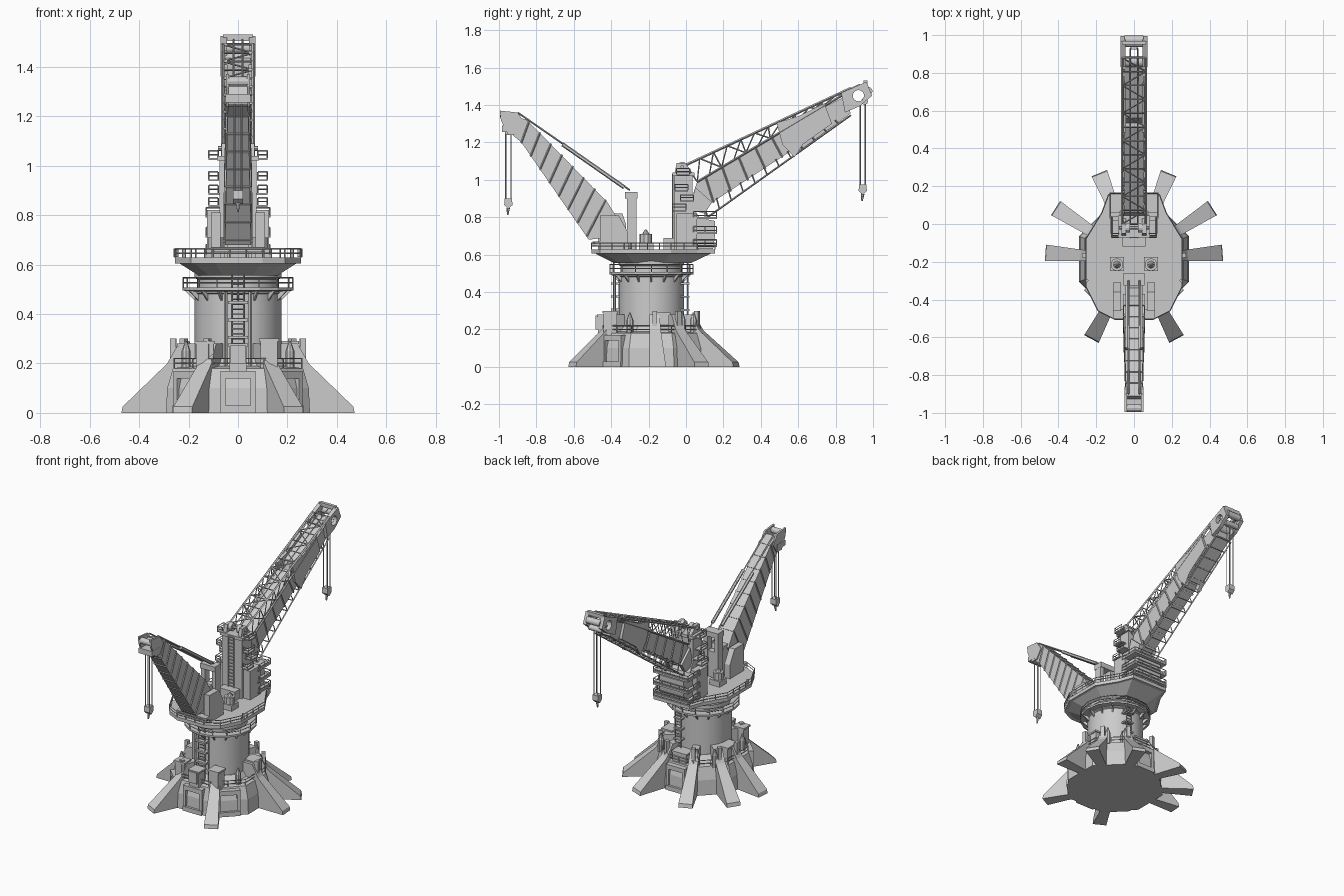
import bpy, bmesh, math
from mathutils import Vector as V, Matrix as M

CY = -0.185                                  # y of the pedestal axis


def finish(bm, name, smooth=False):
    bmesh.ops.recalc_face_normals(bm, faces=bm.faces)
    me = bpy.data.meshes.new(name)
    bm.to_mesh(me)
    bm.free()
    ob = bpy.data.objects.new(name, me)
    bpy.context.collection.objects.link(ob)
    if smooth:
        bpy.ops.object.select_all(action='DESELECT')
        ob.select_set(True)
        bpy.context.view_layer.objects.active = ob
        bpy.ops.object.shade_smooth_by_angle(angle=math.radians(35))
    return ob


def box(bm, x0, x1, y0, y1, z0, z1, mat=M()):
    m = M.Translation(((x0 + x1) / 2, (y0 + y1) / 2, (z0 + z1) / 2)) @ M.Diagonal((x1 - x0, y1 - y0, z1 - z0, 1))
    bmesh.ops.create_cube(bm, size=1, matrix=mat @ m)


def beam(bm, a, b, r=0.004, n=4, r2=None):
    a, b = V(a), V(b)
    d = b - a
    m = M.Translation((a + b) / 2) @ d.to_track_quat('Z', 'Y').to_matrix().to_4x4()
    bmesh.ops.create_cone(bm, cap_ends=True, segments=n, radius1=r, radius2=r if r2 is None else r2,
                          depth=d.length, matrix=m)


def prism(bm, prof, widths, mat=M()):
    """Side profile of (y, z) points, each with its own half width in x."""
    if not isinstance(widths, (list, tuple)):
        widths = [widths] * len(prof)
    sides = [[bm.verts.new(mat @ V((s * w, y, z))) for (y, z), w in zip(prof, widths)] for s in (1, -1)]
    bm.faces.new(sides[0])
    bm.faces.new(sides[1][::-1])
    for i in range(len(prof)):
        j = (i + 1) % len(prof)
        bm.faces.new((sides[0][j], sides[0][i], sides[1][i], sides[1][j]))


def lathe(bm, prof, n, turn=0.0):
    rings = [[bm.verts.new((r * math.cos(turn + 2 * math.pi * i / n), CY + r * math.sin(turn + 2 * math.pi * i / n), z))
              for i in range(n)] for r, z in prof]
    for a, b in zip(rings, rings[1:]):
        for i in range(n):
            bm.faces.new((a[i], a[(i + 1) % n], b[(i + 1) % n], b[i]))
    bm.faces.new(rings[0][::-1])
    bm.faces.new(rings[-1])


def rail(bm, pts, h=0.045, step=0.07, closed=True):
    pts = [V(p) for p in pts]
    for a, b in zip(pts, pts[1:] + pts[:1] if closed else pts[1:]):
        k = max(1, round((b - a).length / step))
        for i in range(k + 1):
            p = a.lerp(b, i / k)
            beam(bm, p, p + V((0, 0, h)), 0.003)
        for f in (0.5, 1):
            beam(bm, a + V((0, 0, h * f)), b + V((0, 0, h * f)), 0.003)


def ladder(bm, a, b, w=0.02, rungs=10):
    a, b, x = V(a), V(b), V((w, 0, 0))
    for s in (1, -1):
        beam(bm, a + x * s, b + x * s, 0.004)
    for i in range(rungs + 1):
        p = a.lerp(b, i / rungs)
        beam(bm, p - x, p + x, 0.003)


def spin(deg):
    return M.Translation((0, CY, 0)) @ M.Rotation(math.radians(deg - 90), 4, 'Z')


def ring(r, z, n=8, turn=math.pi / 8):
    return [(r * math.cos(turn + 2 * math.pi * i / n), CY + r * math.sin(turn + 2 * math.pi * i / n), z) for i in range(n)]


# Octagonal base with wall frames
bm = bmesh.new()
lathe(bm, [(0.315, 0), (0.31, 0.1), (0.285, 0.18), (0.215, 0.19), (0.19, 0.22)], 8, math.pi / 8)
for a in (-45, -90, -135, 90):
    for s in (-1, 1):
        box(bm, s * 0.06 - 0.01, s * 0.06 + 0.01, 0.25, 0.30, 0.02, 0.17, spin(a))
    box(bm, -0.07, 0.07, 0.25, 0.30, 0.14, 0.17, spin(a))
    box(bm, -0.07, 0.07, 0.25, 0.305, 0.0, 0.03, spin(a))
finish(bm, "base")

# Splayed legs
bm = bmesh.new()
for a, r in ((4, 0.47), (33, 0.495), (68, 0.49), (-62, 0.48)):
    for ang in (a, 180 - a):
        prof = [(0.17, 0), (r, 0), (r - 0.005, 0.025), (0.3, 0.185), (0.285, 0.2), (0.24, 0.28), (0.17, 0.28)]
        prism(bm, prof, [0.022 + 0.07 * (y - 0.17) for y, z in prof], spin(ang))
        box(bm, -0.012, 0.012, 0.25, 0.275, 0.2, 0.3, spin(ang))
finish(bm, "base_legs")

# Boxes and posts on the base deck
bm = bmesh.new()
for x0, x1, y0, y1, z1 in ((-0.035, 0.035, -0.47, -0.40, 0.28), (0.09, 0.16, -0.44, -0.37, 0.30),
                           (-0.17, -0.1, -0.43, -0.37, 0.29), (0.17, 0.24, -0.17, -0.09, 0.29),
                           (-0.24, -0.17, -0.2, -0.1, 0.28), (-0.05, 0.05, 0.0, 0.07, 0.25)):
    box(bm, x0, x1, y0, y1, 0.15, z1)
    box(bm, x0 - 0.006, x1 + 0.006, y0 - 0.006, y1 + 0.006, z1 - 0.012, z1)
for s in (-1, 1):
    for x, y in ((0.11, 0.04), (0.2, -0.02), (0.21, -0.3)):
        beam(bm, (s * x, y, 0.17), (s * x, y, 0.25), 0.018, 8)
        beam(bm, (s * x, y, 0.25), (s * x, y, 0.29), 0.018, 8, 0.004)
box(bm, -0.03, 0.03, -0.485, -0.46, 0.2, 0.275)
finish(bm, "deck_equipment")
bm = bmesh.new()
rail(bm, ring(0.28, 0.18), 0.04, 0.1)
finish(bm, "base_railing")

# Round pedestal with its collars
bm = bmesh.new()
lathe(bm, [(0.175, 0.18), (0.175, 0.48), (0.185, 0.485), (0.185, 0.5), (0.165, 0.505), (0.165, 0.54),
           (0.175, 0.545), (0.175, 0.575), (0.16, 0.58), (0.16, 0.61)], 40)
finish(bm, "pedestal", True)
bm = bmesh.new()
lathe(bm, [(0.18, 0.49), (0.225, 0.495), (0.225, 0.507), (0.17, 0.508)], 16)
for i in range(16):
    prism(bm, [(0.17, 0.45), (0.215, 0.495), (0.17, 0.495)], 0.004, spin(i * 22.5))
rail(bm, ring(0.222, 0.507, 16, 0), 0.04, 0.1)
finish(bm, "lower_gallery")

# Ladders, cable boxes and landings on the pedestal
bm = bmesh.new()
ladder(bm, (0, -0.385, 0.2), (0, -0.385, 0.6), 0.025, 20)
ladder(bm, (0.05, 0.01, 0.2), (0.05, 0.01, 0.6), 0.02, 20)
for z in (0.3, 0.37, 0.44):
    box(bm, -0.04, 0.04, -0.4, -0.35, z, z + 0.012)
    box(bm, 0.02, 0.08, -0.03, 0.02, z, z + 0.01)
for x in (-0.05, 0.05):
    beam(bm, (x, -0.38, 0.19), (x, -0.38, 0.49), 0.007)
finish(bm, "pedestal_ladders")

# Turntable platform: flared underside and octagonal slab
bm = bmesh.new()
plan = []
for x, y in ((0.1, -0.505), (0.19, -0.46), (0.255, -0.33), (0.255, -0.08), (0.17, 0.06), (0.135, 0.155)):
    plan.append((x, y))
plan += [(-x, y) for x, y in plan[::-1]]
rings = []
for f, z in ((0.62, 0.555), (0.93, 0.605), (1, 0.605), (1, 0.628)):
    rings.append([bm.verts.new((x * f, CY + (y - CY) * f, z)) for x, y in plan])
for a, b in zip(rings, rings[1:]):
    for i in range(len(plan)):
        j = (i + 1) % len(plan)
        bm.faces.new((a[i], a[j], b[j], b[i]))
bm.faces.new(rings[0][::-1])
bm.faces.new(rings[-1])
finish(bm, "turntable")
bm = bmesh.new()
rail(bm, [(x, y, 0.628) for x, y in plan], 0.035)
for s in (-1, 1):
    beam(bm, (s * 0.25, -0.3, 0.63), (s * 0.25, -0.3, 0.665), 0.01)
finish(bm, "turntable_railing")

# Machinery on the platform
bm = bmesh.new()
for s in (-1, 1):
    box(bm, s * 0.09 - 0.038, s * 0.09 + 0.038, -0.25, -0.175, 0.62, 0.665)
    beam(bm, (s * 0.09, -0.215, 0.66), (s * 0.09, -0.215, 0.71), 0.034, 10)
    beam(bm, (s * 0.09, -0.215, 0.71), (s * 0.09, -0.215, 0.735), 0.02, 8, 0.004)
box(bm, -0.06, 0.06, -0.12, -0.06, 0.62, 0.69)
finish(bm, "platform_machinery")

# Main crane column and rear machinery houses
bm = bmesh.new()
prism(bm, [(-0.065, 0.62), (0.07, 0.62), (0.07, 0.8), (0.035, 0.86), (0.035, 1.03), (-0.065, 1.03)], 0.075)
box(bm, -0.085, 0.085, -0.072, 0.045, 1.02, 1.04)
for s in (-1, 1):
    prism(bm, [(-0.06, 1.04), (0.03, 1.04), (0.0, 1.09), (-0.05, 1.09)], 0.012, M.Translation((s * 0.055, 0, 0)))
    beam(bm, (s * 0.02, -0.02, 1.07), (s * 0.045, -0.02, 1.07), 0.026, 12)
    box(bm, s * 0.1 - 0.025, s * 0.1 + 0.025, -0.05, 0.06, 0.62, 0.82)
beam(bm, (-0.08, -0.02, 1.07), (0.08, -0.02, 1.07), 0.01, 8)
finish(bm, "main_column")
bm = bmesh.new()
prism(bm, [(0.06, 0.63), (0.145, 0.63), (0.155, 0.7), (0.155, 0.78), (0.06, 0.8)], 0.09)
for z in (0.64, 0.71, 0.79):
    box(bm, -0.13, 0.13, 0.03, 0.165, z, z + 0.012)
    rail(bm, [(-0.128, 0.04, z), (-0.128, 0.163, z), (0.128, 0.163, z), (0.128, 0.04, z)], 0.04, 0.07, False)
finish(bm, "rear_house")

# Service landings up the column
bm = bmesh.new()
for z, y in ((0.84, -0.04), (0.89, 0.0), (0.945, -0.03), (1.03, -0.02)):
    for s in (-1, 1):
        x0, x1 = sorted((s * 0.07, s * 0.12))
        box(bm, x0, x1, y - 0.03, y + 0.04, z - 0.008, z)
        rail(bm, [(s * 0.08, y - 0.03, z), (s * 0.118, y - 0.03, z), (s * 0.118, y + 0.04, z)], 0.03, 0.06, False)
ladder(bm, (0, -0.072, 0.63), (0, -0.072, 1.03), 0.02, 18)
finish(bm, "column_landings")

# Main boom: lower girder, thick collar, upper girder
bm = bmesh.new()
prism(bm, [(0.07, 0.83), (0.11, 0.86), (0.57, 1.16), (0.51, 1.26), (0.06, 0.99), (0.04, 0.93)], 0.052)
for s in (-1, 1):
    t = M.Translation((s * 0.055, 0, 0))
    prism(bm, [(0.485, 1.305), (0.515, 1.19), (0.58, 1.12), (0.625, 1.19), (0.78, 1.3), (0.74, 1.41), (0.6, 1.34)], 0.012, t)
    prism(bm, [(0.02, 0.84), (0.1, 0.82), (0.14, 0.88), (0.05, 0.96)], 0.012, t)
prism(bm, [(0.53, 1.2), (0.6, 1.15), (0.88, 1.355), (0.86, 1.45), (0.56, 1.3)], 0.05)
for i in range(5):                            # stiffener bands
    f = 0.1 + i * 0.2
    p, q = V((0, 0.1, 0.853)).lerp(V((0, 0.56, 1.153)), f), V((0, 0.06, 0.993)).lerp(V((0, 0.5, 1.258)), f)
    for s in (-1, 1):
        beam(bm, p + V((s * 0.053, 0, 0)), q + V((s * 0.053, 0, 0)), 0.005)
    beam(bm, p - V((0.055, 0, 0)), p + V((0.055, 0, 0)), 0.008)
finish(bm, "main_boom")

# Boom head with a round opening
bm = bmesh.new()
for s in (-1, 1):
    prism(bm, [(0.85, 1.36), (0.93, 1.395), (0.995, 1.45), (0.965, 1.525), (0.83, 1.465)], 0.013, M.Translation((s * 0.058, 0, 0)))
head = finish(bm, "main_boom_head")
bm = bmesh.new()
beam(bm, (-0.2, 0.922, 1.45), (0.2, 0.922, 1.45), 0.03, 16)
cutter = finish(bm, "cutter")
cutter.hide_render = True
mod = head.modifiers.new("hole", 'BOOLEAN')
mod.operation, mod.object, mod.solver = 'DIFFERENCE', cutter, 'EXACT'
bpy.context.view_layer.objects.active = head
bpy.ops.object.modifier_apply(modifier="hole")
bpy.data.objects.remove(cutter)
bm = bmesh.new()
for y, z, r in ((0.975, 1.475, 0.022), (0.955, 1.42, 0.018), (0.86, 1.43, 0.03)):
    beam(bm, (-0.05, y, z), (0.05, y, z), r, 12)
box(bm, -0.06, 0.06, 0.95, 0.97, 1.505, 1.53)
finish(bm, "main_head_sheaves", True)

# Lattice over the boom and walkway under it
bm = bmesh.new()
a, b, c, d = V((0, 0.0, 1.08)), V((0, 0.88, 1.49)), V((0, 0.06, 0.99)), V((0, 0.84, 1.455))
e, g, h, k = V((0, 0.115, 0.8)), V((0, 0.88, 1.345)), V((0, 0.1, 0.86)), V((0, 0.86, 1.36))
N = 12
for s in (-1, 1):
    x = V((s * 0.062, 0, 0))
    beam(bm, a + x, b + x, 0.007)
    beam(bm, c + x, d + x, 0.006)
    beam(bm, e + x, g + x, 0.005)
    beam(bm, a + x * 0.3, b + x * 0.3 + V((0, 0.05, 0.02)), 0.004)
    for i in range(N):
        f, f2 = i / N, (i + 1) / N
        beam(bm, a.lerp(b, f) + x, c.lerp(d, f2 if i % 2 else f) + x)
        beam(bm, c.lerp(d, f) + x, a.lerp(b, f2) + x, 0.0035)
        beam(bm, e.lerp(g, f) + x, h.lerp(k, f) + x)
for i in range(N + 1):
    f, x = i / N, V((0.062, 0, 0))
    beam(bm, a.lerp(b, f) - x, a.lerp(b, f) + x)
    beam(bm, e.lerp(g, f) - x, e.lerp(g, f) + x)
    if i < N:
        beam(bm, a.lerp(b, f) - x * (-1) ** i, a.lerp(b, (i + 1) / N) + x * (-1) ** i, 0.0035)
finish(bm, "main_boom_lattice")

# Small front crane: cabin, post, boom
bm = bmesh.new()
prism(bm, [(-0.47, 0.62), (-0.32, 0.62), (-0.32, 0.76), (-0.34, 0.82), (-0.45, 0.82), (-0.47, 0.74)], 0.045)
for s in (-1, 1):
    prism(bm, [(-0.46, 0.62), (-0.31, 0.62), (-0.31, 0.72), (-0.36, 0.81), (-0.46, 0.81)], 0.02, M.Translation((s * 0.09, 0, 0)))
    box(bm, s * 0.04 - 0.014, s * 0.04 + 0.014, -0.315, -0.265, 0.62, 0.93)
box(bm, -0.055, 0.055, -0.325, -0.26, 0.9, 0.935)
box(bm, -0.05, 0.05, -0.31, -0.27, 0.62, 0.8)
box(bm, -0.11, 0.11, -0.5, -0.45, 0.65, 0.67)
finish(bm, "front_crane_base")
bm = bmesh.new()
prof = [(-0.52, 0.68), (-0.44, 0.69), (-0.37, 0.8), (-0.42, 0.88), (-0.85, 1.32), (-0.91, 1.34), (-0.94, 1.25), (-0.88, 1.2)]
prism(bm, prof, [0.04 + 0.03 * (y + 0.95) for y, z in prof])
for s in (-1, 1):
    prism(bm, [(-0.86, 1.3), (-0.9, 1.36), (-0.995, 1.37), (-0.99, 1.32), (-0.95, 1.24), (-0.9, 1.24)], 0.006, M.Translation((s * 0.043, 0, 0)))
for i in range(8):
    p, q = V((0, -0.53, 0.7)).lerp(V((0, -0.88, 1.2)), i / 7), V((0, -0.43, 0.89)).lerp(V((0, -0.84, 1.31)), i / 7)
    for s in (-1, 1):
        x = V((s * (0.054 - 0.0015 * i), 0, 0))
        beam(bm, p + x, q + x, 0.005)
    beam(bm, q - x, q + x, 0.007)
    beam(bm, p - x, p + x, 0.007)
for y, z in ((-0.975, 1.34), (-0.95, 1.26)):
    beam(bm, (-0.04, y, z), (0.04, y, z), 0.02, 12)
box(bm, -0.05, 0.05, -0.985, -0.9, 1.255, 1.29)
finish(bm, "front_boom")
bm = bmesh.new()
for s in (-1, 1):
    beam(bm, (s * 0.03, -0.3, 0.945), (s * 0.03, -0.9, 1.36), 0.005)
    beam(bm, (s * 0.035, -0.33, 0.96), (s * 0.035, -0.66, 1.19), 0.011, 6)
finish(bm, "front_stays")

# Hoist ropes and hook blocks
for name, y, top, low in (("main_hook", 0.945, 1.41, 0.955), ("front_hook", -0.95, 1.25, 0.88)):
    bm = bmesh.new()
    for x in (-0.014, 0.014):
        for dy in (-0.014, 0.014):
            beam(bm, (x, y + dy, top), (x, y + dy, low), 0.0035)
    prism(bm, [(y - 0.02, low + 0.02), (y + 0.02, low + 0.02), (y + 0.022, low - 0.015), (y, low - 0.035), (y - 0.022, low - 0.015)], 0.02)
    beam(bm, (0, y, low - 0.03), (0, y - 0.004, low - 0.068), 0.009, 6, 0.004)
    finish(bm, name)
